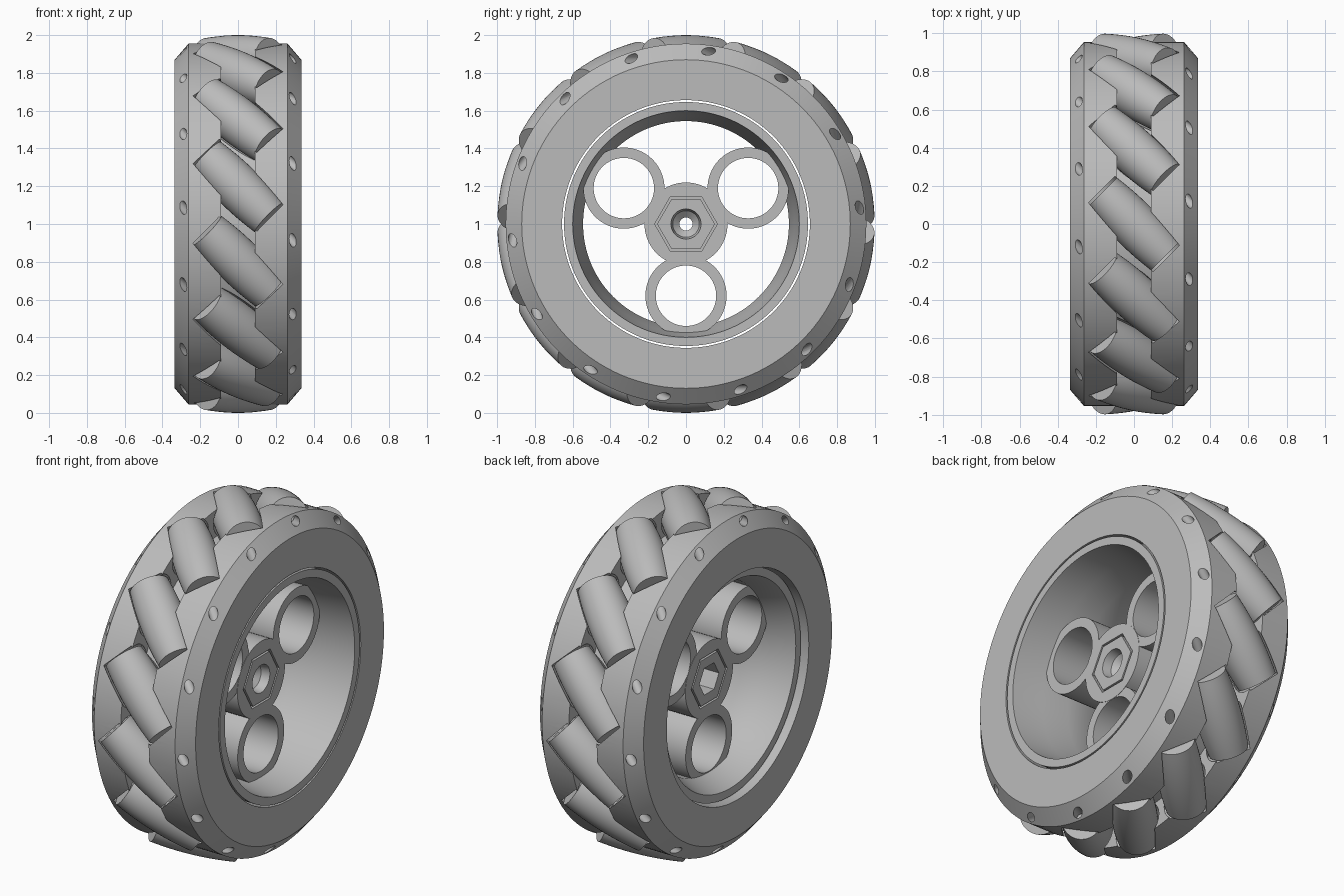
import bpy, bmesh, math
from mathutils import Matrix

cube = bpy.data.objects.get("Cube")
if cube:
    bpy.data.objects.remove(cube, do_unlink=True)

COUNT = 14          # rollers around the wheel
AXLE_R = 0.876      # distance of roller centres from the wheel axis
HALF_LEN = 0.235    # half roller length
CENTRE = Matrix.Translation((0, 0, 1))

grey = bpy.data.materials.new("light_grey")
grey.use_nodes = True
grey.diffuse_color = (0.5, 0.5, 0.5, 1)
grey.node_tree.nodes["Principled BSDF"].inputs["Base Color"].default_value = (0.5, 0.5, 0.5, 1)


def lathe(bm, profile, segs, matrix=Matrix.Identity(4)):
    """Spin (x, radius) points about the x axis; the loop closes unless it ends on the axis."""
    rings = []
    for i in range(segs):
        a = 2 * math.pi * i / segs
        rings.append([bm.verts.new(matrix @ Matrix.Rotation(a, 4, 'X').to_3x3().to_4x4()
                                   @ Matrix.Translation((x, r, 0)).translation)
                      for x, r in profile])
    n = len(profile)
    open_ended = profile[0][1] == 0 and profile[-1][1] == 0
    for i in range(segs):
        a, b = rings[i], rings[(i + 1) % segs]
        for j in range(n - 1 if open_ended else n):
            k = (j + 1) % n
            bm.faces.new((a[j], a[k], b[k], b[j]))


def finish(name, bm, matrix=CENTRE, helper=False):
    bmesh.ops.remove_doubles(bm, verts=bm.verts, dist=1e-5)
    bmesh.ops.recalc_face_normals(bm, faces=bm.faces)
    mesh = bpy.data.meshes.new(name)
    bm.to_mesh(mesh)
    bm.free()
    mesh.materials.append(grey)
    obj = bpy.data.objects.new(name, mesh)
    bpy.context.collection.objects.link(obj)
    obj.matrix_world = matrix
    if helper:
        obj.hide_render = True
    return obj


def cut(obj, cutter):
    mod = obj.modifiers.new("cut", 'BOOLEAN')
    mod.operation = 'DIFFERENCE'
    mod.solver = 'EXACT'
    mod.object = cutter
    smooth(obj)
    bpy.ops.object.modifier_apply(modifier=mod.name)
    smooth(obj)
    bpy.data.objects.remove(cutter, do_unlink=True)


def smooth(obj):
    bpy.ops.object.select_all(action='DESELECT')
    obj.select_set(True)
    bpy.context.view_layer.objects.active = obj
    bpy.ops.object.shade_smooth_by_angle(angle=math.radians(30))


def barrel(half, gap=0.0, steps=12):
    """Roller outline that keeps the crown on the wheel's outer circle."""
    pts = []
    for i in range(steps + 1):
        t = half * (2 * i / steps - 1)
        pts.append((t, 1 - math.sqrt(AXLE_R ** 2 + t * t / 2) + gap))
    return pts


def roller_matrix(k):
    return (Matrix.Rotation(2 * math.pi * k / COUNT, 4, 'X')
            @ Matrix.Translation((0, 0, AXLE_R))
            @ Matrix.Rotation(math.radians(-45), 4, 'Z'))


# Outer body: chamfered ring with a centre channel
half_body = [(0.09, 0.80), (0.09, 0.955), (0.262, 0.955), (0.335, 0.87), (0.335, 0.656)]
bm = bmesh.new()
lathe(bm, half_body + [(-x, r) for x, r in reversed(half_body)], 140)
body = finish("wheel_body", bm)

# Roller pockets with axle holes running out through the chamfers
pocket = barrel(HALF_LEN + 0.012, 0.009)
end, pin = pocket[-1][0], 0.026
profile = [(-0.6, 0), (-0.6, pin), (-end, pin)] + pocket + [(end, pin), (0.6, pin), (0.6, 0)]
bm = bmesh.new()
for k in range(COUNT):
    lathe(bm, profile, 32, roller_matrix(k))
cut(body, finish("pocket_cutter", bm, helper=True))

# Barrel rollers
outline = [(-HALF_LEN, 0)] + barrel(HALF_LEN) + [(HALF_LEN, 0)]
bm = bmesh.new()
lathe(bm, outline, 40)
first = finish("roller_1", bm, CENTRE @ roller_matrix(0))
smooth(first)
for k in range(1, COUNT):
    roller = bpy.data.objects.new(f"roller_{k + 1}", first.data)
    bpy.context.collection.objects.link(roller)
    roller.matrix_world = CENTRE @ roller_matrix(k)

# Inner rim, slightly recessed on one side
bm = bmesh.new()
lathe(bm, [(0.335, 0.646), (0.335, 0.60), (0.15, 0.575), (0.0, 0.545),
           (-0.15, 0.545), (-0.29, 0.60), (-0.29, 0.646)], 128)
smooth(finish("inner_rim", bm))

# Three spoke tubes joining hub and rim
for k in range(3):
    a = math.radians(-90 + 120 * k)
    bm = bmesh.new()
    lathe(bm, [(-0.148, 0.16), (-0.148, 0.215), (0.148, 0.215), (0.148, 0.16)], 64)
    offset = Matrix.Translation((0, 0.38 * math.cos(a), 0.38 * math.sin(a)))
    smooth(finish(f"spoke_tube_{k + 1}", bm, CENTRE @ offset))

# Hub with countersunk bore
bm = bmesh.new()
lathe(bm, [(-0.15, 0.035), (-0.15, 0.22), (0.15, 0.22), (0.15, 0.08),
           (0.10, 0.07), (0.07, 0.035)], 64)
hub = finish("hub", bm)

# Hexagonal seams on both faces and a hexagonal socket on one
bm = bmesh.new()
for s in (-1, 1):
    lathe(bm, [(s * 0.12, 0.153), (s * 0.12, 0.166), (s * 0.2, 0.166), (s * 0.2, 0.153)], 6)
lathe(bm, [(-0.2, 0), (-0.2, 0.09), (-0.03, 0.09), (-0.03, 0)], 6)
cut(hub, finish("hex_cutter", bm, helper=True))
